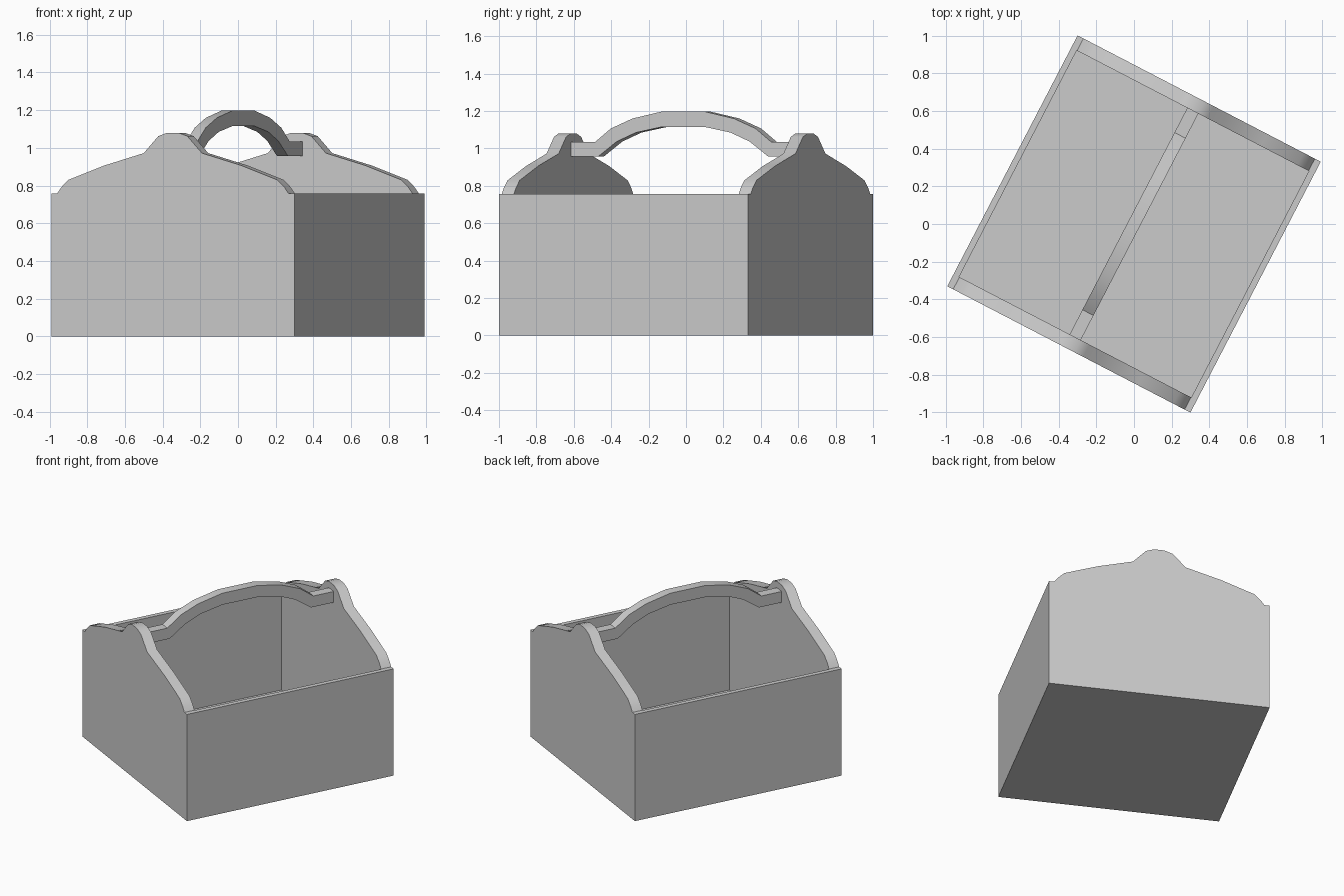
import bpy, bmesh, math
from mathutils import Matrix

if "Cube" in bpy.data.objects:
    bpy.data.objects.remove(bpy.data.objects["Cube"])

W, L = 0.727, 0.75          # half width, half length of the box
END_T, SIDE_T, FLOOR_T = 0.073, 0.033, 0.035
WALL_H = 0.757
TURN = Matrix.Rotation(math.radians(-27.45), 4, 'Z')


def finish(name, bm):
    bmesh.ops.recalc_face_normals(bm, faces=bm.faces)
    mesh = bpy.data.meshes.new(name)
    bm.to_mesh(mesh)
    bm.free()
    obj = bpy.data.objects.new(name, mesh)
    obj.matrix_world = TURN
    bpy.context.collection.objects.link(obj)
    return obj


def prism(name, points, extrude):
    """Closed profile of 3D points, pushed along a vector."""
    bm = bmesh.new()
    face = bm.faces.new([bm.verts.new(p) for p in points])
    new = bmesh.ops.extrude_face_region(bm, geom=[face])["geom"]
    bmesh.ops.translate(bm, vec=extrude, verts=[v for v in new if isinstance(v, bmesh.types.BMVert)])
    return finish(name, bm)


def box(name, x0, x1, y0, y1, z0, z1):
    return prism(name, [(x0, y0, z0), (x1, y0, z0), (x1, y1, z0), (x0, y1, z0)], (0, 0, z1 - z0))


def mirrored(half):
    return half + [(-a, z) for a, z in reversed(half)]


smooth = []

# Shaped end panels with a raised crest
end_profile = mirrored([(W, 0), (W, WALL_H), (0.692, WALL_H), (0.668, 0.79), (0.625, 0.83),
                        (0.408, 0.907), (0.174, 0.972), (0.087, 1.062), (0.034, 1.08)])
for name, y in (("front_end_panel", -L), ("back_end_panel", L - END_T)):
    smooth.append(prism(name, [(a, y, z) for a, z in end_profile], (0, END_T, 0)))

# Side walls between the end panels
inner = L - END_T
for name, s in (("left_wall", -1), ("right_wall", 1)):
    a, b = sorted((s * W, s * (W - SIDE_T)))
    box(name, a, b, -inner, inner, 0, WALL_H)

# Floor
box("floor", -W + SIDE_T, W - SIDE_T, -inner, inner, 0, FLOOR_T)

# Arched carrying handle
top = mirrored([(inner, 1.035), (0.53, 1.035), (0.435, 1.107), (0.305, 1.16), (0.13, 1.197)])
bottom = mirrored([(inner, 0.957), (0.512, 0.957), (0.40, 1.037), (0.285, 1.085), (0.13, 1.115)])
outline = top + bottom[::-1]
smooth.append(prism("handle", [(-0.033, y, z) for y, z in outline], (0.066, 0, 0)))

# Soft shading along the curved edges
for obj in smooth:
    bpy.ops.object.select_all(action='DESELECT')
    obj.select_set(True)
    bpy.context.view_layer.objects.active = obj
    bpy.ops.object.shade_smooth_by_angle(angle=math.radians(35))
